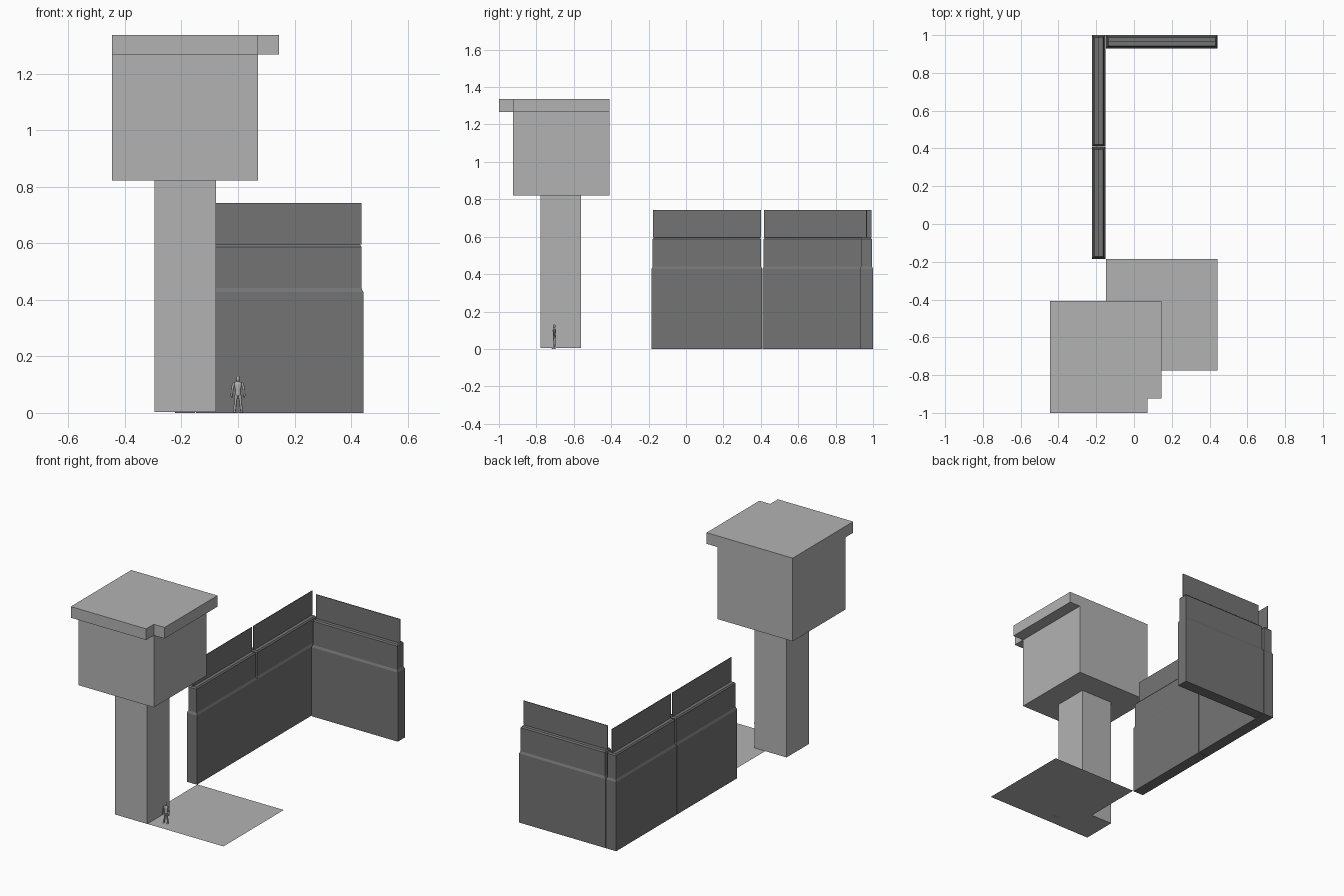
import bpy, bmesh, math
from mathutils import Vector

if "Cube" in bpy.data.objects:
    bpy.data.objects.remove(bpy.data.objects["Cube"])


def material(name, value):
    m = bpy.data.materials.new(name)
    m.diffuse_color = (value, value, value, 1)
    m.use_nodes = True
    m.node_tree.nodes["Principled BSDF"].inputs["Base Color"].default_value = m.diffuse_color
    return m


LIGHT = material("light_grey", 0.45)
DARK = material("dark_grey", 0.175)


def finish(name, bm, mat):
    bmesh.ops.recalc_face_normals(bm, faces=bm.faces)
    me = bpy.data.meshes.new(name)
    bm.to_mesh(me)
    bm.free()
    me.materials.append(mat)
    ob = bpy.data.objects.new(name, me)
    bpy.context.collection.objects.link(ob)
    return ob


def loft(name, rings, mat):
    """Skin a list of equal-length point rings and cap both ends."""
    bm = bmesh.new()
    rows = [[bm.verts.new(p) for p in r] for r in rings]
    n = len(rows[0])
    for a, b in zip(rows, rows[1:]):
        for i in range(n):
            j = (i + 1) % n
            bm.faces.new((a[i], a[j], b[j], b[i]))
    bm.faces.new(rows[0])
    bm.faces.new(rows[-1])
    return finish(name, bm, mat)


def rect(x0, x1, y0, y1, z, inset=0):
    return [(x0 + inset, y0 + inset, z), (x1 - inset, y0 + inset, z),
            (x1 - inset, y1 - inset, z), (x0 + inset, y1 - inset, z)]


def box(name, x0, x1, y0, y1, z0, z1, mat):
    return loft(name, [rect(x0, x1, y0, y1, z) for z in (z0, z1)], mat)


# Tower: column, cabin and roof slab with overhang on front and right
box("tower_column", -0.296, -0.077, -0.778, -0.561, 0.004, 0.821, LIGHT)
box("tower_cabin", -0.445, 0.071, -0.925, -0.408, 0.821, 1.267, LIGHT)
outline = [(-0.445, -1), (0.071, -1), (0.071, -0.925), (0.145, -0.925),
           (0.145, -0.408), (-0.445, -0.408)]
loft("tower_roof", [[(x, y, z) for x, y in outline] for z in (1.267, 1.336)], LIGHT)

# Floor sheet
bm = bmesh.new()
bm.faces.new([bm.verts.new(p) for p in rect(-0.148, 0.443, -0.775, -0.185, 0.003)])
finish("floor_sheet", bm, LIGHT)


# Wall segments: stepped solid with a thin panel standing on top
def wall(name, x0, x1, y0, y1):
    steps = [(0, 0), (0.427, 0), (0.441, 0.006), (0.587, 0.006), (0.595, 0.012)]
    loft(name, [rect(x0, x1, y0, y1, z, i) for z, i in steps], DARK)
    cx, cy, t, e = (x0 + x1) / 2, (y0 + y1) / 2, 0.002, 0.007
    if x1 - x0 > y1 - y0:
        box(name + "_panel", x0 + e, x1 - e, cy - t, cy + t, 0.595, 0.743, DARK)
    else:
        box(name + "_panel", cx - t, cx + t, y0 + e, y1 - e, 0.595, 0.743, DARK)


wall("side_wall_front", -0.222, -0.152, -0.184, 0.407)
wall("side_wall_back", -0.222, -0.152, 0.409, 1.0)
wall("back_wall", -0.148, 0.443, 0.93, 1.0)


# Small standing figure for scale
def limb(name, points, mat=LIGHT, n=8):
    """Points are (x, y, z, half width, half depth) from bottom to top."""
    rings = []
    for x, y, z, w, d in points:
        rings.append([(x + w * math.cos(k * math.tau / n),
                       y - 0.704 + d * math.sin(k * math.tau / n), z) for k in range(n)])
    ob = loft(name, rings, mat)
    for p in ob.data.polygons:
        p.use_smooth = len(p.vertices) == 4


limb("figure_torso", [(0, 0, 0.060, .010, .007), (0, 0, 0.068, .011, .008),
                      (0, 0, 0.080, .009, .007), (0, 0, 0.098, .014, .009),
                      (0, 0, 0.107, .014, .007), (0, 0, 0.111, .005, .004)])
limb("figure_head", [(0, 0, 0.109, .004, .004), (0, -.001, 0.115, .005, .006),
                     (0, -.001, 0.122, .006, .007), (0, 0, 0.128, .005, .006),
                     (0, 0, 0.131, .002, .002)])
for s, side in ((-1, "left"), (1, "right")):
    limb("figure_leg_" + side, [(s * .012, 0, 0.006, .004, .004), (s * .011, 0.001, 0.022, .005, .005),
                                (s * .009, 0, 0.036, .004, .005), (s * .006, 0, 0.064, .006, .008)])
    limb("figure_foot_" + side, [(s * .013, -.004, 0.001, .005, .010), (s * .013, -.003, 0.005, .004, .008),
                                 (s * .012, 0, 0.010, .004, .004)])
    limb("figure_arm_" + side, [(s * .021, -.004, 0.053, .002, .003), (s * .022, -.003, 0.061, .004, .004),
                                (s * .021, 0, 0.080, .004, .004), (s * .017, 0, 0.098, .005, .005),
                                (s * .014, 0, 0.107, .004, .004)])
